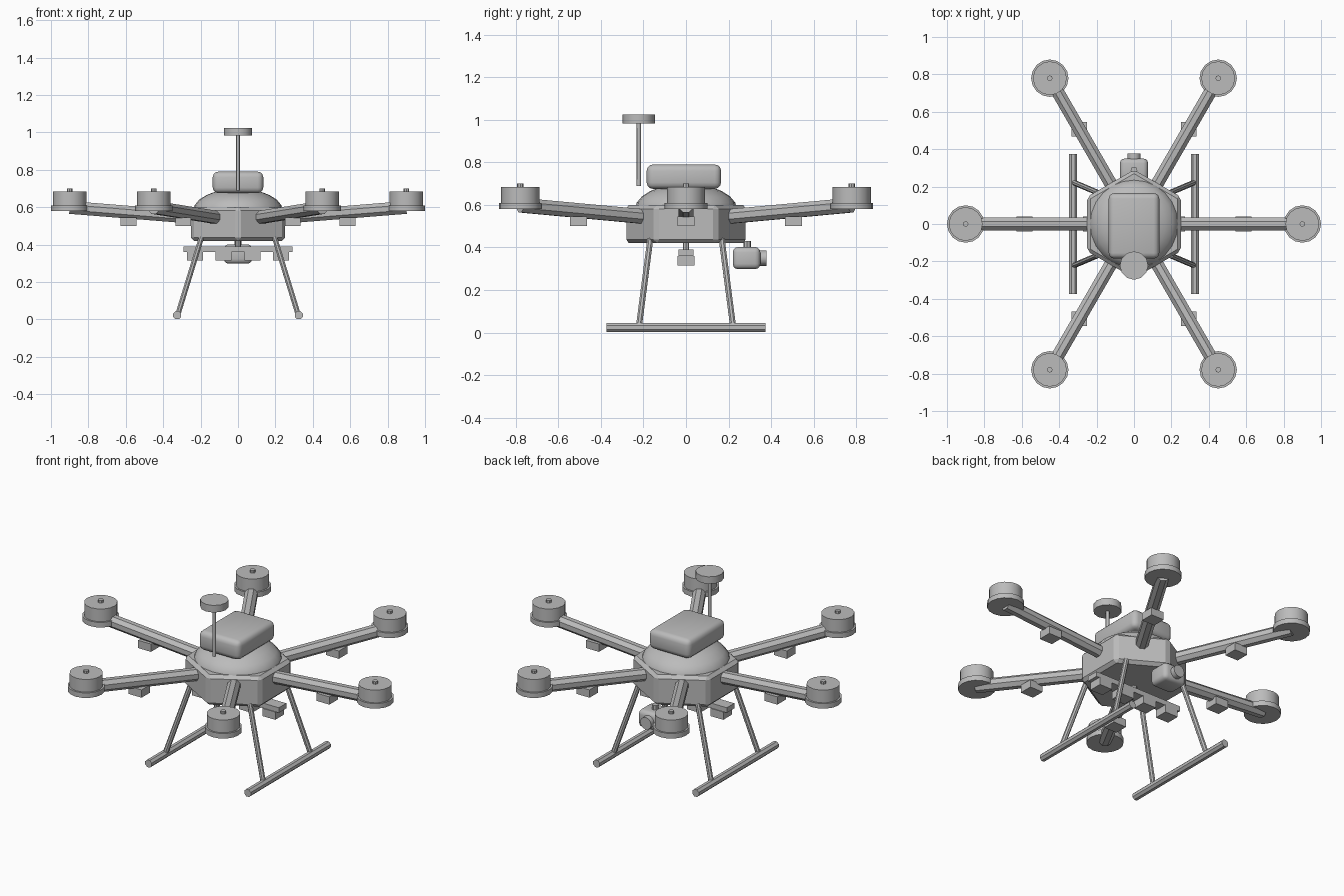
import bpy, math
from mathutils import Vector, Matrix

if "Cube" in bpy.data.objects:
    bpy.data.objects.remove(bpy.data.objects["Cube"])

grey = bpy.data.materials.new("mid grey")
grey.diffuse_color = (0.5, 0.5, 0.5, 1)
grey.use_nodes = True
grey.node_tree.nodes["Principled BSDF"].inputs["Base Color"].default_value = grey.diffuse_color


def finish(name, smooth=None, bevel=0, segments=1):
    ob = bpy.context.object
    ob.name = name
    ob.data.materials.append(grey)
    bpy.ops.object.transform_apply(location=False, rotation=False, scale=True)
    if bevel:
        mod = ob.modifiers.new("bevel", 'BEVEL')
        mod.width, mod.segments = bevel, segments
        bpy.ops.object.modifier_apply(modifier="bevel")
    if smooth:
        bpy.ops.object.shade_smooth_by_angle(angle=math.radians(smooth))
    return ob


def box(name, centre, size, **kw):
    bpy.ops.mesh.primitive_cube_add(size=1, location=centre)
    bpy.context.object.scale = size
    return finish(name, **kw)


def rod(name, a, b, radius, sides=12, spin=0, **kw):
    """Cylinder running from point a to point b."""
    a, b = Vector(a), Vector(b)
    d = b - a
    bpy.ops.mesh.primitive_cylinder_add(vertices=sides, radius=radius, depth=d.length,
                                        location=(a + b) / 2)
    ob = bpy.context.object
    ob.data.transform(Matrix.Rotation(spin, 4, 'Z'))
    ob.rotation_euler = d.to_track_quat('Z', 'Y').to_euler()
    return finish(name, **kw)


# hexagonal hull, dome and battery pack
rod("hull", (0, 0, 0.42), (0, 0, 0.60), 0.29, 6, bevel=0.018)
bpy.ops.mesh.primitive_uv_sphere_add(segments=24, ring_count=12, radius=1, location=(0, 0, 0.58))
bpy.context.object.scale = (0.24, 0.24, 0.12)
finish("dome", smooth=35)
box("battery", (0, -0.01, 0.733), (0.27, 0.35, 0.115), bevel=0.03, segments=3, smooth=40)

# six arms, each with a motor and a speed controller box
for i in range(6):
    a = math.radians(60 * i)
    c, s = math.cos(a), math.sin(a)
    x, y = 0.9 * c, 0.9 * s
    rod("arm", (0.2 * c, 0.2 * s, 0.543), (x, y, 0.599), 0.037, 8, math.pi / 8)
    rod("motor_base", (x, y, 0.58), (x, y, 0.61), 0.10, 16, smooth=35)
    rod("motor", (x, y, 0.605), (x, y, 0.685), 0.09, 16, smooth=35)
    rod("motor_shaft", (x, y, 0.68), (x, y, 0.70), 0.015, 8)
    box("speed_controller", (0.585 * c, 0.585 * s, 0.523), (0.085, 0.08, 0.046))

# navigation mast and its disc
rod("mast", (0, -0.222, 0.69), (0, -0.222, 0.99), 0.01, 8, smooth=50)
rod("mast_disc", (0, -0.222, 0.983), (0, -0.222, 1.025), 0.076, 12, smooth=35)

# landing gear
for sx in (-1, 1):
    rod("skid", (sx * 0.325, -0.375, 0.023), (sx * 0.325, 0.375, 0.023), 0.023, 8, math.pi / 8)
    for sy in (-1, 1):
        rod("leg", (sx * 0.195, sy * 0.168, 0.44), (sx * 0.322, sy * 0.222, 0.025), 0.015, 8)

# cross bar with four payload blocks under the hull
rod("bar_hanger", (0, 0, 0.38), (0, 0, 0.43), 0.015, 8)
box("payload_bar", (0, 0, 0.375), (0.585, 0.07, 0.03))
for k in range(4):
    box("payload_block", (-0.23 + k * 0.1533, 0, 0.338), (0.085, 0.08, 0.046))

# camera hanging at the rear edge
rod("camera_mount", (0, 0.288, 0.39), (0, 0.288, 0.43), 0.018, 8)
box("camera", (0, 0.285, 0.35), (0.15, 0.13, 0.104), bevel=0.025, segments=3, smooth=40)
rod("lens", (0, 0.34, 0.35), (0, 0.378, 0.35), 0.036, 12, smooth=35)
